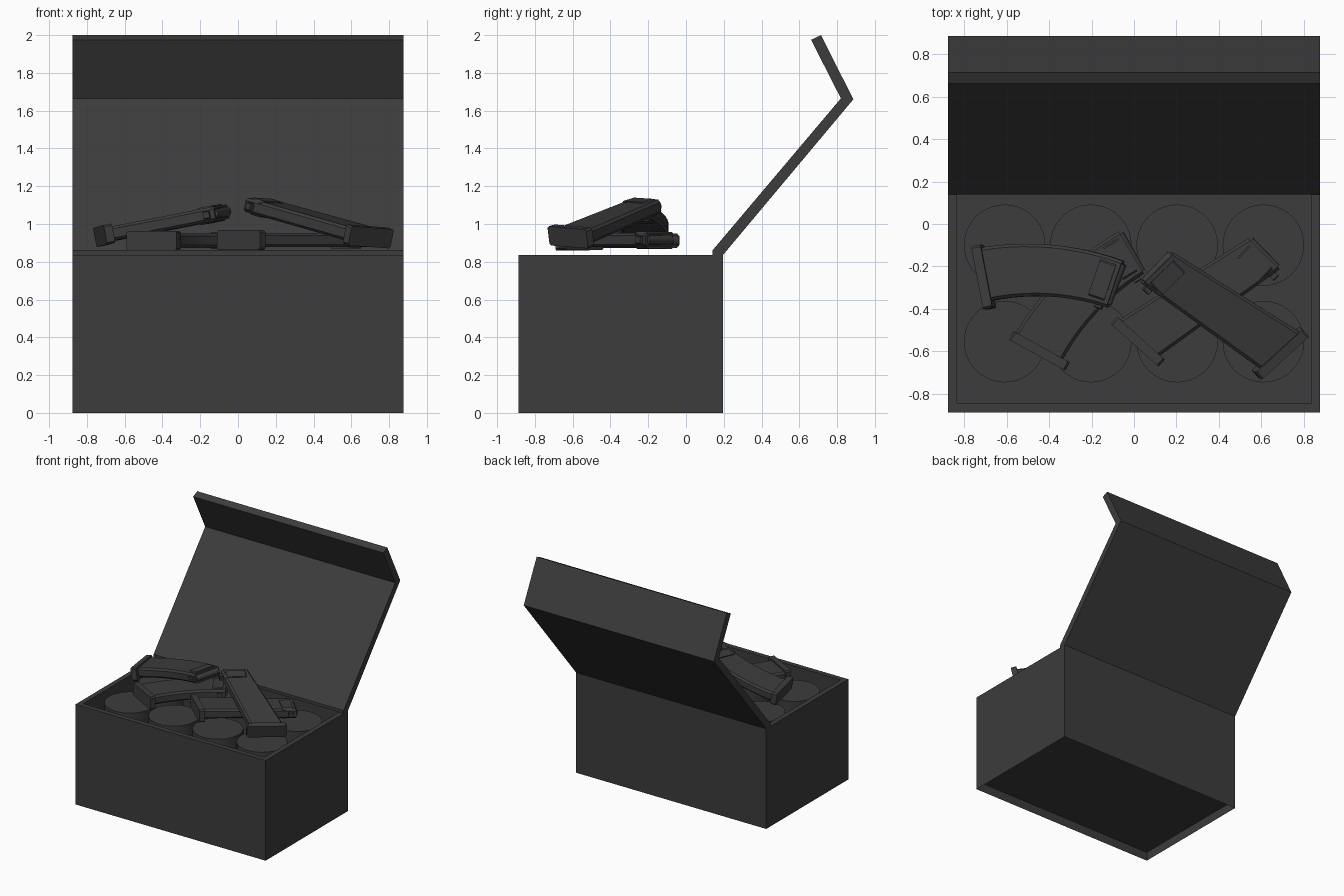
import bpy, bmesh
from math import sin, cos, radians, pi
from mathutils import Matrix, Vector

if "Cube" in bpy.data.objects:
    bpy.data.objects.remove(bpy.data.objects["Cube"])

dark = bpy.data.materials.new("dark_grey")
dark.diffuse_color = (0.045, 0.045, 0.045, 1)
dark.use_nodes = True
dark.node_tree.nodes["Principled BSDF"].inputs["Base Color"].default_value = dark.diffuse_color


def finish(bm, name, smooth=False, recalc=True):
    if recalc:
        bmesh.ops.recalc_face_normals(bm, faces=bm.faces)
    me = bpy.data.meshes.new(name)
    bm.to_mesh(me)
    bm.free()
    me.materials.append(dark)
    ob = bpy.data.objects.new(name, me)
    bpy.context.collection.objects.link(ob)
    if smooth:
        bpy.context.view_layer.objects.active = ob
        ob.select_set(True)
        bpy.ops.object.shade_smooth_by_angle(angle=radians(35))
        ob.select_set(False)
    return ob


def skin(bm, loops, cap_start=True, cap_end=True):
    """Join rings of points into a skin with optional end caps."""
    rings = [[bm.verts.new(p) for p in lp] for lp in loops]
    n = len(rings[0])
    for a, b in zip(rings, rings[1:]):
        for i in range(n):
            j = (i + 1) % n
            bm.faces.new((a[i], a[j], b[j], b[i]))
    if cap_start:
        bm.faces.new(rings[0][::-1])
    if cap_end:
        bm.faces.new(rings[-1])


# Crate: outer wall, rim, inner wall and floor, with a recessed underside
def rect(z, t=0.0):
    x, y0, y1 = 0.877 - t, -0.888 + t, 0.195 - t
    return [(-x, y0, z), (x, y0, z), (x, y1, z), (-x, y1, z)]


bm = bmesh.new()
skin(bm, [rect(0), rect(0.835), rect(0.835, 0.042), rect(0.085, 0.042)], cap_start=False)
bm.faces.new([bm.verts.new(p) for p in rect(0.075)[::-1]])
finish(bm, "crate", recalc=False)

# Open lid: folded profile extruded across the width
lid = [(0.195, 0.835), (0.886, 1.66), (0.715, 2.0), (0.662, 1.975),
       (0.82, 1.665), (0.14, 0.86), (0.14, 0.835)]
bm = bmesh.new()
skin(bm, [[(x, y, z) for y, z in lid] for x in (-0.877, 0.877)])
finish(bm, "lid")

# Cans standing in two rows
for r, y in enumerate((-0.10, -0.555)):
    for c in range(4):
        bm = bmesh.new()
        bmesh.ops.create_cone(bm, cap_ends=True, segments=40, radius1=0.192,
                              radius2=0.192, depth=0.71,
                              matrix=Matrix.Translation((-0.61 + c * 0.4067, y, 0.44)))
        finish(bm, f"can_{r * 4 + c + 1}", smooth=True)


def section(x, y, ang, left, right, half, ch=0.014):
    """Chamfered rectangle standing across the path at (x, y)."""
    prof = [(left, half - ch), (left - ch, half), (-right + ch, half), (-right, half - ch),
            (-right, -half + ch), (-right + ch, -half), (left - ch, -half), (left, -half + ch)]
    return [(x - sin(ang) * w, y + cos(ang) * w, z) for w, z in prof]


def magazine(name, path, loc, heading, tilt=0, flip=False):
    """path: stations (x, y, angle, half width) from base plate to mouth."""
    bm = bmesh.new()
    half = 0.038
    # body with a hollow mouth
    loops = [section(x, y, a, w, w, half) for x, y, a, w in path]
    x, y, a, w = path[-1]
    dx, dy = cos(a), sin(a)
    for back in (0, 0.05):
        loops.append(section(x - dx * back, y - dy * back, a, w - 0.014, w - 0.014,
                             half - 0.012, 0.008))
    skin(bm, loops)
    # thicker feed collar behind the mouth
    skin(bm, [section(x - dx * b, y - dy * b, a, w - 0.02, w - 0.02, half + 0.007)
              for b in (0.1, 0.02)])
    # catch tab on the inner edge
    skin(bm, [section(x - dx * b, y - dy * b, a, -w + 0.01, w + 0.018, 0.02, 0.004)
              for b in (0.06, 0.025)])
    # round seated across the mouth
    mid = Vector((x - dx * 0.008, y - dy * 0.008, 0))
    bmesh.ops.create_cone(bm, cap_ends=True, segments=16, radius1=0.028, radius2=0.022,
                          depth=2 * w - 0.03,
                          matrix=Matrix.Translation(mid) @ Matrix.Rotation(a, 4, 'Z')
                          @ Matrix.Rotation(pi / 2, 4, 'X'))
    # base plate with a lug on the inner edge
    x, y, a, w = path[0]
    dx, dy = cos(a), sin(a)
    skin(bm, [section(x + dx * b, y + dy * b, a, w + 0.012, w + 0.035, 0.052, 0.01)
              for b in (-0.02, 0.025)])
    ob = finish(bm, name, smooth=True)
    m = (Matrix.Translation(loc) @ Matrix.Rotation(radians(heading), 4, 'Z')
         @ Matrix.Rotation(radians(-tilt), 4, 'Y'))
    if flip:
        m = m @ Matrix.Rotation(pi, 4, 'X')
    ob.matrix_world = m


# Two curved and two straight magazines lying on the cans
R, A = 1.236, radians(15)
angles = [A * (1 - i / 5) for i in range(11)]
curved = [(-R * sin(a), R * (cos(a) - cos(A)), a, 0.128 - 0.0012 * i)
          for i, a in enumerate(angles)]
straight = [(-0.365, 0, radians(14), 0.128), (0.365, 0, radians(12), 0.104)]

magazine("curved_magazine_upper", curved, (-0.40, -0.262, 1.0), -4, tilt=11)
magazine("curved_magazine_lower", curved, (-0.235, -0.365, 0.912), 46)
magazine("straight_magazine_lower", straight, (0.31, -0.345, 0.915), 34)
magazine("straight_magazine_upper", straight, (0.405, -0.405, 1.015), 146, tilt=13, flip=True)
